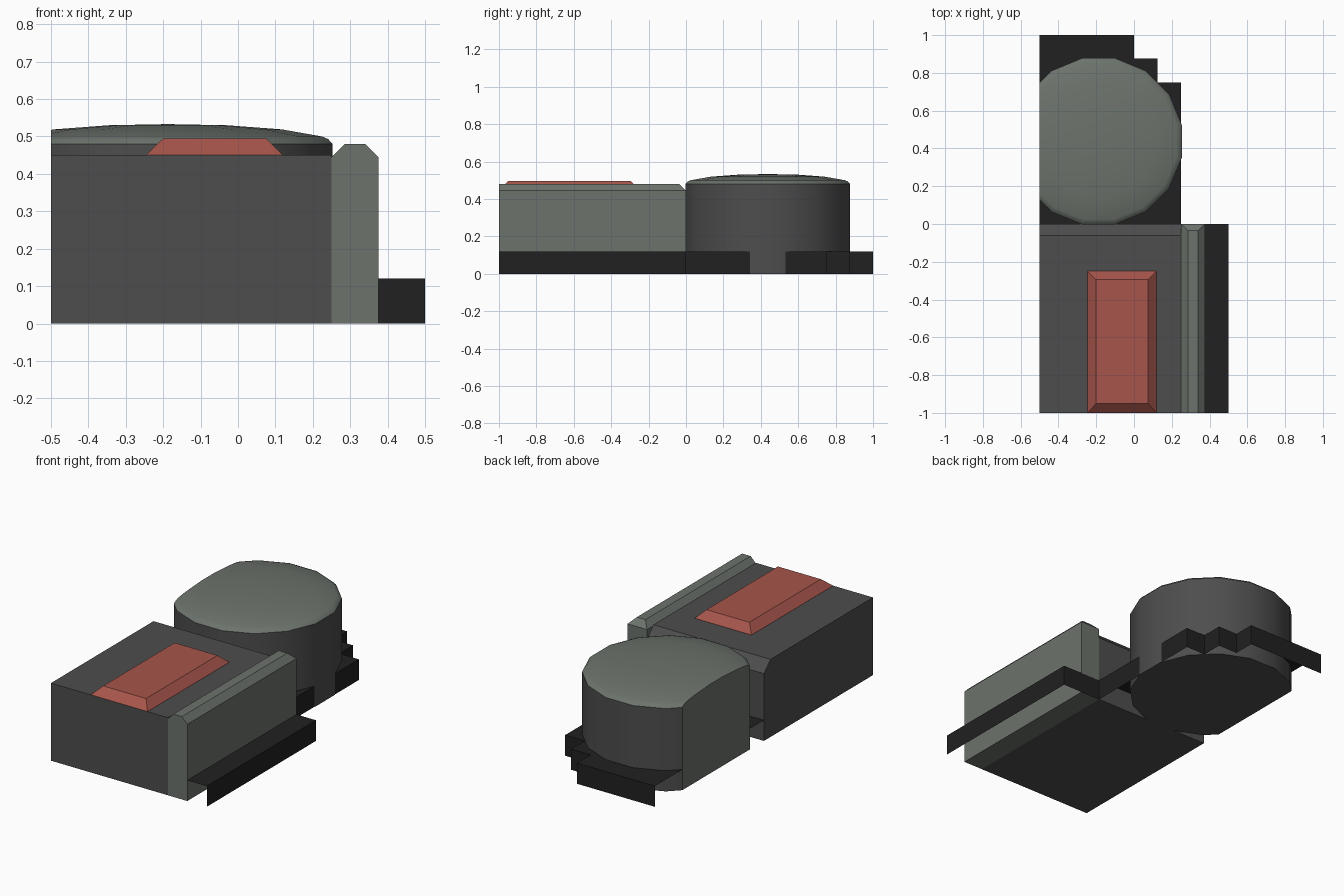
import bpy, bmesh, math

if "Cube" in bpy.data.objects:
    bpy.data.objects.remove(bpy.data.objects["Cube"])

def mat(name, c):
    m = bpy.data.materials.new(name)
    m.diffuse_color = (*c, 1)
    m.use_nodes = True
    m.node_tree.nodes["Principled BSDF"].inputs["Base Color"].default_value = m.diffuse_color
    return m

BLACK = mat("black", (0.015, 0.015, 0.015))
DARK = mat("dark_grey", (0.075, 0.075, 0.075))
GREY = mat("green_grey", (0.15, 0.17, 0.15))
RED = mat("red", (0.38, 0.09, 0.07))

def finish(name, bm, *mats, recalc=True):
    if recalc:
        bmesh.ops.recalc_face_normals(bm, faces=bm.faces[:])
    me = bpy.data.meshes.new(name)
    bm.to_mesh(me)
    bm.free()
    ob = bpy.data.objects.new(name, me)
    bpy.context.collection.objects.link(ob)
    for m in mats:
        me.materials.append(m)
    return ob

def tapered_box(name, lo, hi, shoulder, inset, m):
    """Box whose top is chamfered above `shoulder`; inset = left, right, front, back."""
    (x0, y0, z0), (x1, y1, z1) = lo, hi
    l, r, f, b = inset
    bm = bmesh.new()
    rings = []
    for z, k in ((z0, 0), (shoulder, 0), (z1, 1)):
        pts = ((x0 + l*k, y0 + f*k), (x1 - r*k, y0 + f*k),
               (x1 - r*k, y1 - b*k), (x0 + l*k, y1 - b*k))
        rings.append([bm.verts.new((x, y, z)) for x, y in pts])
    for a, c in zip(rings, rings[1:]):
        for i in range(4):
            j = (i + 1) % 4
            bm.faces.new((a[i], a[j], c[j], c[i]))
    bm.faces.new(rings[0][::-1])
    bm.faces.new(rings[-1])
    return finish(name, bm, m)

# Stepped base plate: top plus skirt, open underneath, in front and on the left
outline = [(0.5, -1), (0.5, 0), (0.25, 0), (0.25, 0.75), (0.125, 0.75),
           (0.125, 0.875), (0, 0.875), (0, 1), (-0.5, 1), (-0.5, -1)]
bm = bmesh.new()
top = [bm.verts.new((x, y, 0.12)) for x, y in outline]
low = [bm.verts.new((x, y, 0)) for x, y in outline[:-1]]
bm.faces.new(top)
for i in range(len(low) - 1):
    bm.faces.new((low[i], low[i + 1], top[i + 1], top[i]))
finish("base_plate", bm, BLACK, recalc=False)

# Main block with chamfered back edge, side rail, raised red panel
tapered_box("main_block", (-0.5, -1, 0), (0.25, 0, 0.45), 0.39, (0, 0, 0, 0.06), DARK)
tapered_box("side_rail", (0.25, -1, 0), (0.375, 0, 0.48), 0.445, (0.035, 0.035, 0, 0.035), GREY)
tapered_box("red_panel", (-0.245, -1, 0.45), (0.12, -0.25, 0.495), 0.4505,
            (0.045, 0.045, 0.05, 0.045), RED)

# Domed drum, 16 sides, sliced flat on the left
N, cx, cy = 16, -0.1875, 0.4375
profile = [(0.449, 0), (0.449, 0.48), (0.437, 0.493), (0.42, 0.50), (0.31, 0.519), (0.16, 0.53)]
bm = bmesh.new()
rings = []
for r, z in profile:
    rings.append([bm.verts.new((cx + r * math.cos((i + 0.5) * math.tau / N),
                                cy + r * math.sin((i + 0.5) * math.tau / N), z)) for i in range(N)])
for k in range(len(rings) - 1):
    for i in range(N):
        j = (i + 1) % N
        f = bm.faces.new((rings[k][i], rings[k][j], rings[k + 1][j], rings[k + 1][i]))
        f.material_index = int(k > 0)
peak = bm.verts.new((cx, cy, 0.533))
for i in range(N):
    bm.faces.new((rings[-1][i], rings[-1][(i + 1) % N], peak)).material_index = 1
bm.faces.new(rings[0][::-1])
bmesh.ops.bisect_plane(bm, geom=bm.verts[:] + bm.edges[:] + bm.faces[:],
                       plane_co=(-0.5, 0, 0), plane_no=(-1, 0, 0), clear_outer=True)
bmesh.ops.holes_fill(bm, edges=[e for e in bm.edges if e.is_boundary], sides=0)
drum = finish("domed_drum", bm, DARK, GREY)
bpy.context.view_layer.objects.active = drum
drum.select_set(True)
bpy.ops.object.shade_smooth_by_angle(angle=math.radians(35))
